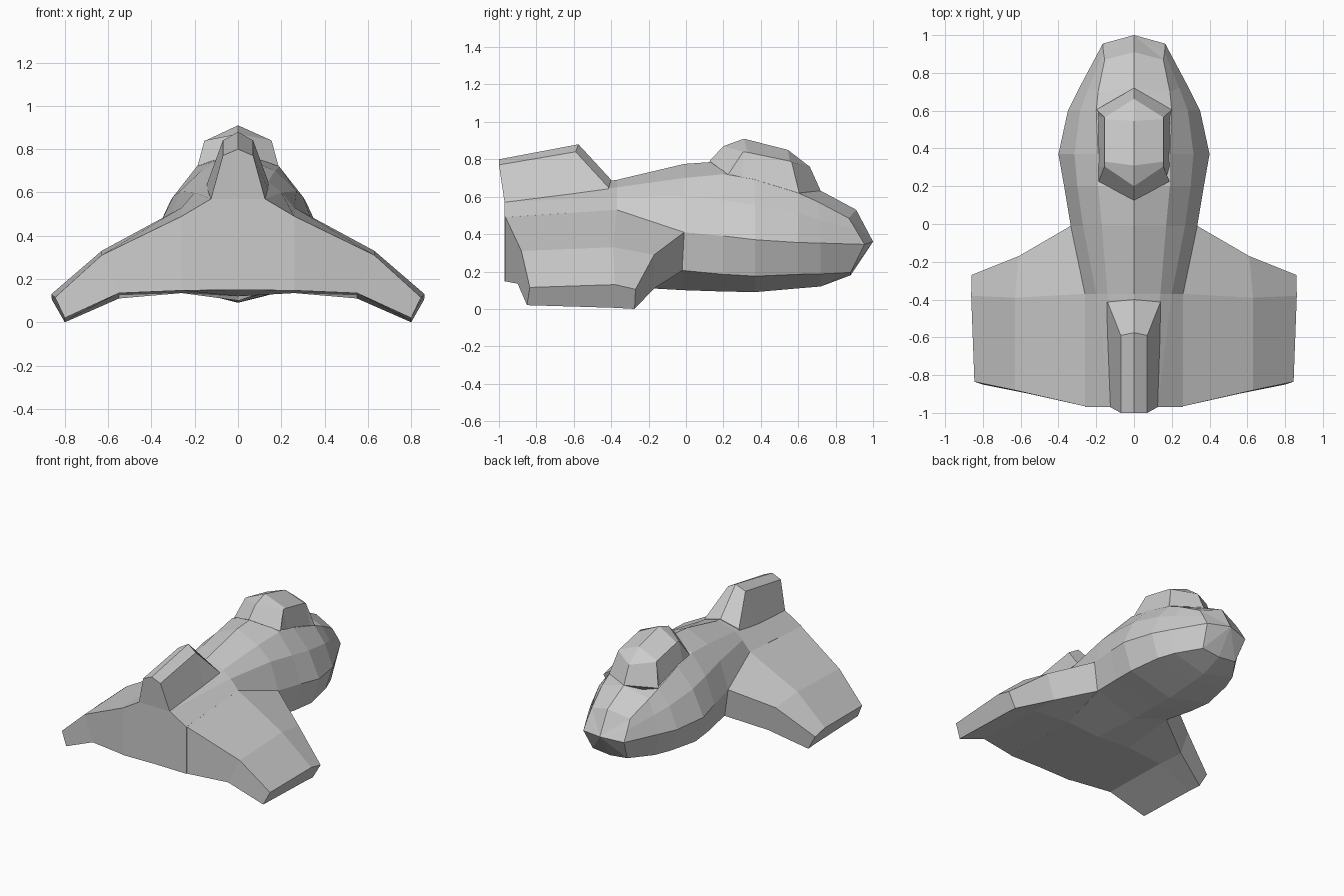
import bpy, bmesh


def loft(name, rings, tip=None):
    """Skin a list of closed rings; the last ring fans to a tip or is capped."""
    bm = bmesh.new()
    loops = [[bm.verts.new(p) for p in ring] for ring in rings]
    n = len(loops[0])
    for a, b in zip(loops, loops[1:]):
        for i in range(n):
            j = (i + 1) % n
            bm.faces.new((a[i], a[j], b[j], b[i]))
    bm.faces.new(loops[0])
    if tip:
        t = bm.verts.new(tip)
        for i in range(n):
            bm.faces.new((loops[-1][i], loops[-1][(i + 1) % n], t))
    else:
        bm.faces.new(loops[-1])
    bmesh.ops.recalc_face_normals(bm, faces=bm.faces)
    mesh = bpy.data.meshes.new(name)
    bm.to_mesh(mesh)
    bm.free()
    obj = bpy.data.objects.new(name, mesh)
    bpy.context.collection.objects.link(obj)
    return obj


def mirrored(half):
    """Complete a right-hand half section, bottom to top, into a full ring."""
    return half + [(-x, y, z) for x, y, z in reversed(half) if x > 0]


def section(y, bottom, low, chine, shoulder, upper, top):
    pts = [(0, bottom), low, chine, shoulder, upper, (0, top)]
    return [(x, y, z) for x, z in pts]


# Fuselage: tail to nose, with a slanted nose ring
fuselage = [
    section(-.97, .15, (.26, .147), (.26, .49), (.125, .57), (.07, .59), .60),
    section(-.37, .12, (.26, .135), (.26, .53), (.20, .60), (.14, .65), .69),
    section(-.01, .10, (.30, .205), (.335, .41), (.27, .605), (.17, .70), .775),
    section(.20, .093, (.325, .185), (.37, .39), (.30, .58), (.19, .72), .79),
    section(.37, .09, (.335, .175), (.40, .37), (.315, .555), (.19, .69), .74),
    section(.60, .11, (.295, .185), (.35, .355), (.285, .51), (.20, .62), .64),
]
nose = [(0, .88, .18), (.14, .88, .195), (.165, .955, .345),
        (.162, .91, .42), (.155, .87, .485), (0, .91, .53)]
hood = [(0, .72, .12), (.25, .72, .187), (.29, .72, .352),
        (.24, .72, .475), (.19, .70, .575), (0, .72, .632)]
loft("fuselage", [mirrored(r) for r in fuselage + [hood, nose]], tip=(0, 1, .36))

# Canopy: base, side edge and ridge at each station
canopy = [
    [(.18, .225, .66), (.188, .225, .718), (0, .125, .79)],
    [(.19, .305, .69), (.155, .305, .84), (0, .20, .87)],
    [(.19, .34, .68), (.155, .33, .837), (0, .31, .91)],
    [(.195, .56, .61), (.155, .555, .79), (0, .545, .85)],
    [(.197, .575, .605), (.155, .565, .785), (0, .662, .76)],
    [(.198, .60, .58), (.20, .605, .62), (0, .72, .632)],
]
loft("canopy", [mirrored(r) for r in canopy])

# Tail fin: buried root, base, side edge and ridge
fin = [
    [(.10, -.42, .45), (.145, -.415, .63), (.14, -.413, .648), (0, -.40, .69)],
    [(.10, -.59, .45), (.14, -.59, .61), (.07, -.59, .84), (0, -.575, .88)],
    [(.10, -.965, .45), (.125, -.97, .57), (.07, -1, .77), (0, -1, .80)],
]
loft("tail_fin", [mirrored(r) for r in fin])

# Drooping wings: leading, middle and trailing points, top then bottom
wing = [
    [(.335, -.01, .41), (.26, -.37, .53), (.26, -.965, .49),
     (.26, -.965, .147), (.26, -.37, .135), (.30, -.02, .205)],
    [(.61, -.17, .29), (.63, -.39, .33), (.63, -.88, .31),
     (.55, -.90, .135), (.55, -.39, .125), (.55, -.17, .11)],
    [(.86, -.27, .105), (.862, -.38, .13), (.845, -.835, .115),
     (.80, -.85, .02), (.80, -.38, .006), (.80, -.275, 0)],
]
wings = loft("wings", wing)
wings.modifiers.new("mirror", 'MIRROR').use_mirror_merge = False
